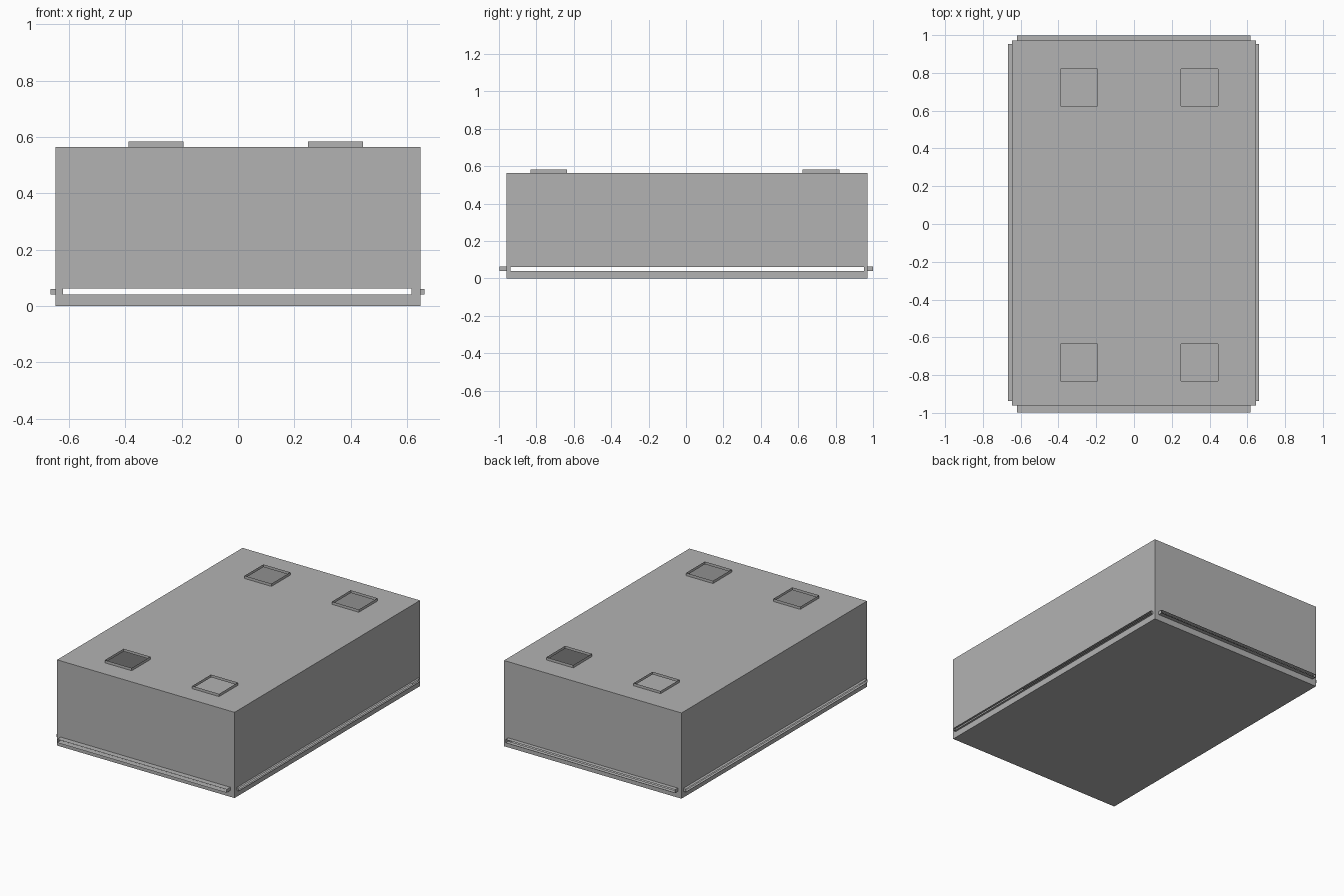
import bpy
import bmesh
from mathutils import Vector

cube = bpy.data.objects.get("Cube")
if cube:
    bpy.data.objects.remove(cube, do_unlink=True)

# One plain grey for the whole shell
GREY = (0.45, 0.45, 0.45, 1.0)
mat = bpy.data.materials.new("plain_grey")
mat.use_nodes = True
mat.diffuse_color = GREY
bsdf = next(n for n in mat.node_tree.nodes if n.type == "BSDF_PRINCIPLED")
bsdf.inputs["Base Color"].default_value = GREY

# Shell extents along x, y, z
LOW = Vector((-0.647, -0.96, 0.0))
HIGH = Vector((0.647, 0.971, 0.565))


def make_object(name, quads):
    """Build a sheet from (corner points, facing direction) pairs."""
    bm = bmesh.new()
    for points, facing in quads:
        face = bm.faces.new([bm.verts.new(p) for p in points])
        face.normal_update()
        if face.normal.dot(facing) < 0:
            face.normal_flip()
    bmesh.ops.remove_doubles(bm, verts=bm.verts, dist=0.0001)
    mesh = bpy.data.meshes.new(name)
    bm.to_mesh(mesh)
    bm.free()
    mesh.materials.append(mat)
    bpy.context.collection.objects.link(bpy.data.objects.new(name, mesh))


def wall(name, axis, side, holes=(), reach=0.0, rim_name="rim"):
    """A thin wall with rectangular openings, each with an open collar."""
    u, v = [a for a in range(3) if a != axis]
    level = (HIGH if side > 0 else LOW)[axis]
    outward = Vector((0, 0, 0))
    outward[axis] = side

    def at(a, b, out=0.0):
        p = Vector((0, 0, 0))
        p[u], p[v], p[axis] = a, b, level + side * out
        return p

    # Wall cells around the openings
    us = sorted({LOW[u], HIGH[u], *(h[i] for h in holes for i in (0, 1))})
    vs = sorted({LOW[v], HIGH[v], *(h[i] for h in holes for i in (2, 3))})
    quads = []
    for a, b in zip(us, us[1:]):
        for c, d in zip(vs, vs[1:]):
            mu, mv = (a + b) / 2, (c + d) / 2
            if any(h[0] < mu < h[1] and h[2] < mv < h[3] for h in holes):
                continue
            quads.append(([at(a, c), at(b, c), at(b, d), at(a, d)], outward))
    make_object(name, quads)

    # Open collars standing out from the wall
    for h in holes:
        ring = [(h[0], h[2]), (h[1], h[2]), (h[1], h[3]), (h[0], h[3])]
        centre = at((h[0] + h[1]) / 2, (h[2] + h[3]) / 2)
        sides = []
        for p, q in zip(ring, ring[1:] + ring[:1]):
            middle = (at(*p) + at(*q)) / 2
            sides.append(([at(*p), at(*q), at(*q, reach), at(*p, reach)], middle - centre))
        make_object(rim_name, sides)


# Closed floor, and a roof with four raised square openings
wall("floor", 2, -1)
squares = [(x, x + 0.196, y, y + 0.196)
           for x in (-0.389, 0.248) for y in (-0.831, 0.624)]
wall("roof", 2, 1, squares, 0.018, "roof_rim")

# Side walls with long low slots
end_slot = [(-0.62, 0.616, 0.041, 0.063)]
side_slot = [(-0.937, 0.952, 0.041, 0.061)]
wall("front_wall", 1, -1, end_slot, 0.038, "front_slot_rim")
wall("back_wall", 1, 1, end_slot, 0.028, "back_slot_rim")
wall("left_wall", 0, 1, side_slot, 0.014, "left_slot_rim")
wall("right_wall", 0, -1, side_slot, 0.019, "right_slot_rim")
